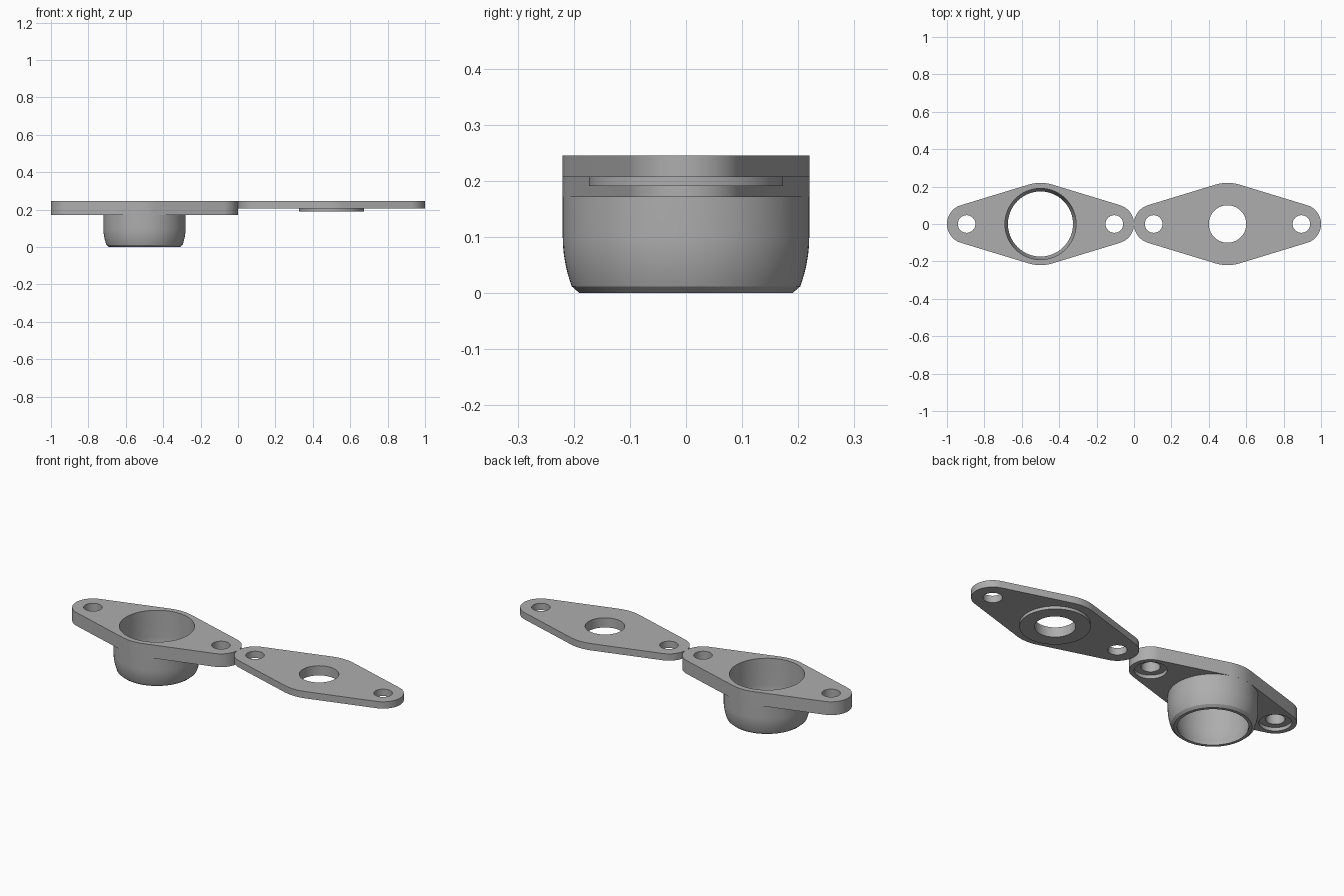
import bpy, bmesh, math

if "Cube" in bpy.data.objects:
    bpy.data.objects.remove(bpy.data.objects["Cube"])

# One flat grey for everything
grey = bpy.data.materials.new("plain grey")
grey.diffuse_color = (0.42, 0.42, 0.42, 1)
grey.use_nodes = True
grey.node_tree.nodes["Principled BSDF"].inputs["Base Color"].default_value = grey.diffuse_color

BOLT, END_R, MID_R = 0.395, 0.105, 0.22   # bolt offset, end and middle radii
TOP, SEG = 0.245, 96


def make_object(name, bm):
    bmesh.ops.recalc_face_normals(bm, faces=bm.faces)
    mesh = bpy.data.meshes.new(name)
    bm.to_mesh(mesh)
    bm.free()
    mesh.materials.append(grey)
    obj = bpy.data.objects.new(name, mesh)
    bpy.context.collection.objects.link(obj)
    return obj


def turned(name, x, profile, y=0):
    """Closed round solid from (radius, z) points, bottom to top."""
    bm = bmesh.new()
    rings = [[bm.verts.new((x + r * math.cos(2 * math.pi * i / SEG),
                            y + r * math.sin(2 * math.pi * i / SEG), z))
              for i in range(SEG)] for r, z in profile]
    for a, b in zip(rings, rings[1:]):
        for i in range(SEG):
            j = (i + 1) % SEG
            bm.faces.new((a[i], a[j], b[j], b[i]))
    bm.faces.new(rings[0])
    bm.faces.new(rings[-1])
    return make_object(name, bm)


def flange(name, x, z0, z1):
    """Diamond plate: three arcs joined by tangent lines, mirrored in y."""
    tilt = math.asin((MID_R - END_R) / BOLT)
    q = math.pi / 2
    arcs = [(BOLT, END_R, -q + tilt, q - tilt, 32),
            (0, MID_R, q - tilt, q + tilt, 10),
            (-BOLT, END_R, q + tilt, 3 * q - tilt, 32),
            (0, MID_R, 3 * q - tilt, 3 * q + tilt, 10)]
    bm = bmesh.new()
    verts = []
    for cx, r, a0, a1, n in arcs:
        for i in range(n + 1):
            a = a0 + (a1 - a0) * i / n
            verts.append(bm.verts.new((x + cx + r * math.cos(a), r * math.sin(a), z0)))
    face = bm.faces.new(verts)
    ext = bmesh.ops.extrude_face_region(bm, geom=[face])
    for v in ext["geom"]:
        if isinstance(v, bmesh.types.BMVert):
            v.co.z = z1
    return make_object(name, bm)


def combine(obj, tool, operation):
    mod = obj.modifiers.new(operation.lower(), 'BOOLEAN')
    mod.operation, mod.object, mod.solver = operation, tool, 'EXACT'
    bpy.context.view_layer.objects.active = obj
    bpy.ops.object.modifier_apply(modifier=mod.name)
    bpy.data.objects.remove(tool)


def finish(obj):
    bpy.ops.object.select_all(action='DESELECT')
    obj.select_set(True)
    bpy.context.view_layer.objects.active = obj
    bpy.ops.object.shade_smooth_by_angle(angle=math.radians(25))


# Curved lower wall shared by the cup outside and its bore
def wall(radius, z_low):
    pts = []
    for i in range(9):
        z = z_low + (0.1 - z_low) * i / 8
        pts.append((radius - 0.016 * ((0.1 - z) / 0.088) ** 2, z))
    return pts


# Socket flange with hanging cup
socket = flange("socket_flange", -0.5, 0.171, TOP)
cup = turned("cup", -0.5, [(0.19, 0)] + wall(0.2197, 0.012) + [(0.2197, 0.2)])
combine(socket, cup, 'UNION')
bore = turned("bore", -0.5, [(0.174, -0.05)] + wall(0.19, 0.012) + [(0.19, 0.3)])
combine(socket, bore, 'DIFFERENCE')

# Cover plate with locating boss and centre hole
cover = flange("cover_plate", 0.5, 0.207, TOP)
combine(cover, turned("boss", 0.5, [(0.173, 0.191), (0.173, 0.225)]), 'UNION')
combine(cover, turned("centre_hole", 0.5, [(0.1, 0.1), (0.1, 0.3)]), 'DIFFERENCE')

# Bolt holes, with shallow recesses under the socket flange
for obj, x in ((socket, -0.5), (cover, 0.5)):
    for side in (-1, 1):
        bx = x + side * BOLT
        combine(obj, turned("bolt_hole", bx, [(0.047, 0.1), (0.047, 0.3)]), 'DIFFERENCE')
        if obj is socket:
            recess = turned("recess", bx, [(0.08, 0.1), (0.08, 0.19)])
            combine(obj, recess, 'DIFFERENCE')
    finish(obj)
